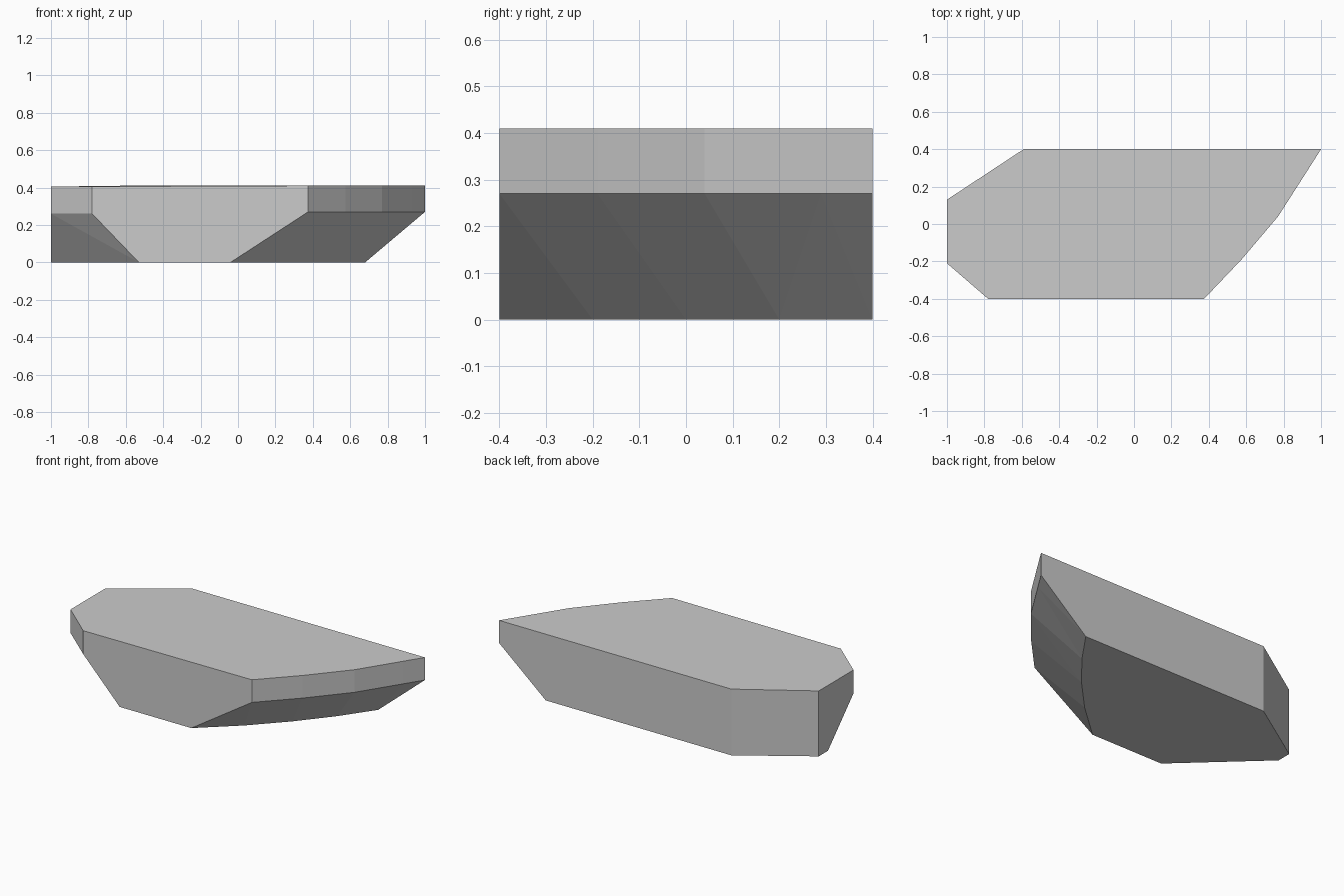
import bpy, bmesh

if "Cube" in bpy.data.objects:
    bpy.data.objects.remove(bpy.data.objects["Cube"])

# One flat grey
grey = bpy.data.materials.new("plain grey")
grey.diffuse_color = (0.6, 0.6, 0.6, 1)
grey.use_nodes = True
grey.node_tree.nodes["Principled BSDF"].inputs["Base Color"].default_value = grey.diffuse_color

TOP, TOP_LEFT, RIM, CHIN, BACK = 0.41, 0.405, 0.27, 0.26, 0.4

bm = bmesh.new()
v = lambda x, y, z: bm.verts.new((x, y, z))
face = lambda *vs: bm.faces.new(vs)

# Curved right end: upper rim, lower rim and base edge, front to back
rim_xy = [(0.375, -0.4), (0.575, -0.19), (0.77, 0.04), (0.93, 0.29), (1.0, BACK)]
base_xy = [(-0.04, -0.4), (0.185, -0.2), (0.375, 0.0), (0.54, 0.2), (0.68, BACK)]
upper = [v(x, y, TOP) for x, y in rim_xy]
lower = [v(x, y, RIM) for x, y in rim_xy]
base = [v(x, y, 0) for x, y in base_xy]

# Left end corners
back_top, back_base = v(-0.59, BACK, TOP), v(-0.59, BACK, 0)
left_top, left_base = v(-1, 0.13, TOP_LEFT), v(-1, 0.13, 0)
side_top, side_chin, side_base = v(-1, -0.21, TOP_LEFT), v(-1, -0.21, CHIN), v(-1, 0.04, 0)
front_top, front_chin, front_base = v(-0.78, -0.4, TOP_LEFT), v(-0.78, -0.4, CHIN), v(-0.53, -0.4, 0)

# Top and underside
face(*upper, back_top, left_top, side_top, front_top)
face(*base, back_base, left_base, side_base, front_base)

# Curved band with the undercut below it
for i in range(4):
    face(lower[i], lower[i + 1], upper[i + 1], upper[i])
    face(lower[i], base[i], base[i + 1])
    face(lower[i], base[i + 1], lower[i + 1])

# Upright front, back, back corner and left sides
face(front_top, front_chin, front_base, base[0], lower[0], upper[0])
face(upper[4], lower[4], base[4], back_base, back_top)
face(back_top, back_base, left_base, left_top)
face(left_top, left_base, side_base, side_chin, side_top)

# Front left corner with its undercut
face(side_top, side_chin, front_chin, front_top)
face(side_chin, front_base, front_chin)
face(side_chin, side_base, front_base)

bmesh.ops.recalc_face_normals(bm, faces=bm.faces)
mesh = bpy.data.meshes.new("wedge_block")
bm.to_mesh(mesh)
bm.free()
mesh.materials.append(grey)
block = bpy.data.objects.new("wedge_block", mesh)
bpy.context.collection.objects.link(block)
